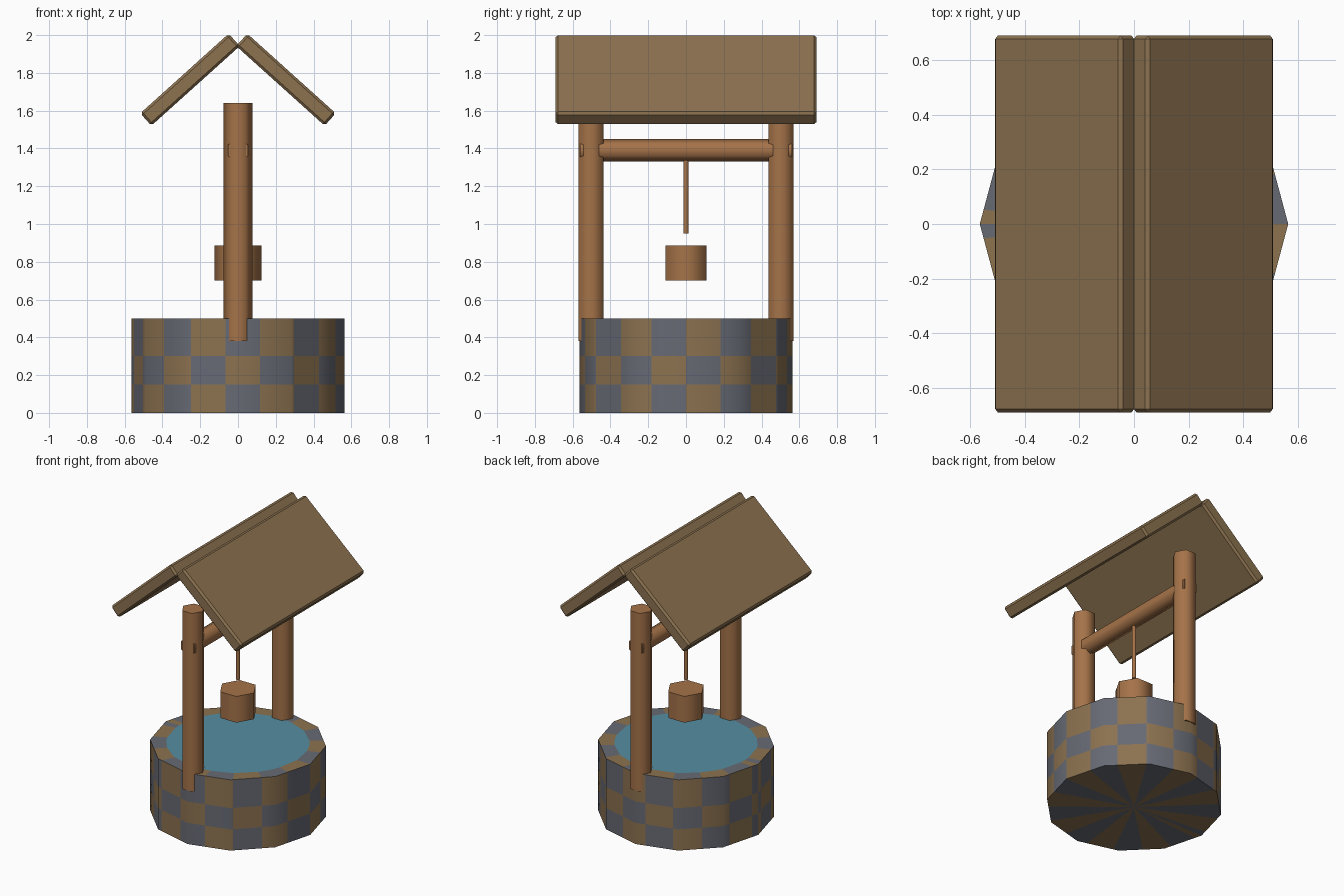
import bpy, bmesh, math
from mathutils import Matrix

if "Cube" in bpy.data.objects:
    bpy.data.objects.remove(bpy.data.objects["Cube"])


def material(name, rgb):
    m = bpy.data.materials.new(name)
    lin = [((c / 255 + 0.055) / 1.055) ** 2.4 for c in rgb]
    m.diffuse_color = (*lin, 1)
    m.use_nodes = True
    m.node_tree.nodes["Principled BSDF"].inputs["Base Color"].default_value = m.diffuse_color
    return m


WOOD = material("orange wood", (165, 115, 73))
ROOF = material("roof brown", (140, 114, 80))
TAN = material("tan stone", (140, 114, 80))
GREY = material("grey stone", (103, 106, 116))
WATER = material("water blue", (86, 141, 161))


def finish(name, bm, mats, smooth=None):
    bmesh.ops.recalc_face_normals(bm, faces=bm.faces)
    me = bpy.data.meshes.new(name)
    bm.to_mesh(me)
    bm.free()
    for m in mats:
        me.materials.append(m)
    ob = bpy.data.objects.new(name, me)
    bpy.context.collection.objects.link(ob)
    if smooth:
        bpy.ops.object.select_all(action='DESELECT')
        ob.select_set(True)
        bpy.context.view_layer.objects.active = ob
        bpy.ops.object.shade_smooth_by_angle(angle=math.radians(smooth))
    return ob


def hex_prism(name, r, length, centre, along_y=False):
    """Six-sided bar; upright with corners on x, or lying along y with corners on z."""
    bm = bmesh.new()
    rings = []
    for h in (-length / 2, length / 2):
        ring = []
        for i in range(6):
            a = math.radians(60 * i)
            u, v = r * math.cos(a), r * math.sin(a)
            ring.append(bm.verts.new((v, h, u) if along_y else (u, v, h)))
        rings.append(ring)
    for ring in rings:
        bm.faces.new(ring)
    for i in range(6):
        j = (i + 1) % 6
        bm.faces.new((rings[0][i], rings[0][j], rings[1][j], rings[1][i]))
    bmesh.ops.translate(bm, verts=bm.verts, vec=centre)
    return finish(name, bm, [WOOD], 65)


# Stone well: twelve sides, cut along the checker columns and rows
STEP, R, R_IN = 19.4, 0.565, 0.46
angles = sorted({float(a) for a in range(-180, 180, 30)} |
                {k * STEP for k in range(-9, 10)})
n = len(angles)


def edge_radius(a):
    return R * math.cos(math.radians(15)) / math.cos(math.radians(a % 30 - 15))


def ring(bm, z, radius):
    out = []
    for a in angles:
        t, r = math.radians(a), radius(a)
        out.append(bm.verts.new((r * math.cos(t), r * math.sin(t), z)))
    return out


bm = bmesh.new()
rings = [ring(bm, z, edge_radius) for z in (0, 0.15, 0.30, 0.5)]
rings.append(ring(bm, 0.5, lambda a: R_IN))
bottom = bm.verts.new((0, 0, 0))
for i in range(n):
    j = (i + 1) % n
    nxt = angles[j] if j else 180
    cell = math.floor((angles[i] + nxt) / 2 / STEP)
    for row in range(4):
        lo, hi = rings[row], rings[row + 1]
        f = bm.faces.new((lo[i], lo[j], hi[j], hi[i]))
        f.material_index = (cell + row) % 2
    f = bm.faces.new((rings[0][j], rings[0][i], bottom))
    f.material_index = cell % 2
# Water disc inside the rim
bm.faces.new(rings[4]).material_index = 2
finish("stone_well", bm, [TAN, GREY, WATER], 35)

# Posts, crossbar, rope and bucket
for side, y in (("front", -0.502), ("back", 0.502)):
    hex_prism(side + "_post", 0.076, 1.26, (0, y, 1.01))
hex_prism("crossbar", 0.06, 1.12, (0, 0, 1.39), along_y=True)
hex_prism("rope", 0.015, 0.44, (0, 0, 1.17))
hex_prism("bucket", 0.125, 0.185, (0, 0, 0.7925))

# Two bevelled roof panels
for side, s in (("left", -1), ("right", 1)):
    bm = bmesh.new()
    bmesh.ops.create_cube(bm, size=1)
    bmesh.ops.scale(bm, verts=bm.verts, vec=(0.63, 1.38, 0.088))
    bmesh.ops.bevel(bm, geom=bm.edges[:], offset=0.013, segments=1,
                    affect='EDGES', profile=0.5)
    bmesh.ops.transform(bm, verts=bm.verts, matrix=Matrix.Translation(
        (0.254 * s, 0, 1.764)) @ Matrix.Rotation(math.radians(42 * s), 4, 'Y'))
    finish(side + "_roof_panel", bm, [ROOF])
